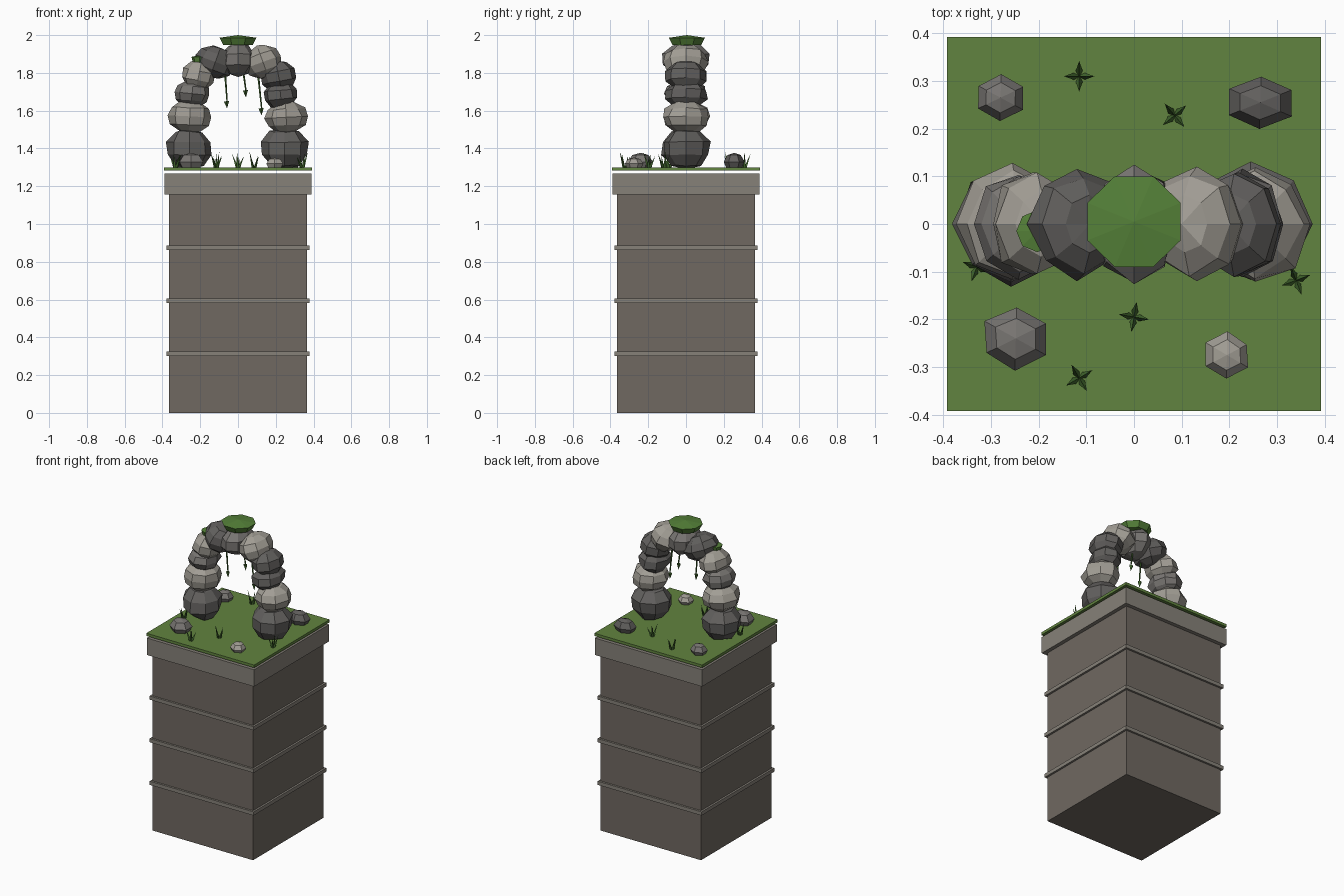
import bpy, bmesh, random
from math import pi, cos, sin
from mathutils import Matrix, Vector

if "Cube" in bpy.data.objects:
    bpy.data.objects.remove(bpy.data.objects["Cube"])

random.seed(7)


def material(name, rgb):
    m = bpy.data.materials.new(name)
    m.diffuse_color = (*rgb, 1)
    m.use_nodes = True
    m.node_tree.nodes["Principled BSDF"].inputs["Base Color"].default_value = m.diffuse_color
    return m


STONE = material("plinth_stone", (0.16, 0.14, 0.12))
TRIM = material("trim_stone", (0.24, 0.22, 0.19))
DARK = material("dark_rock", (0.12, 0.115, 0.11))
MID = material("mid_rock", (0.19, 0.18, 0.17))
LIGHT = material("light_rock", (0.36, 0.34, 0.30))
GRASS = material("grass", (0.12, 0.23, 0.05))
MOSS = material("moss", (0.09, 0.22, 0.04))
LEAF = material("leaf", (0.06, 0.15, 0.03))


def finish(name, bm, mat):
    bmesh.ops.recalc_face_normals(bm, faces=bm.faces)
    me = bpy.data.meshes.new(name)
    bm.to_mesh(me)
    bm.free()
    me.materials.append(mat)
    ob = bpy.data.objects.new(name, me)
    bpy.context.collection.objects.link(ob)
    return ob


def slab(name, half, z0, z1, mat):
    bm = bmesh.new()
    bmesh.ops.create_cube(bm, size=1, matrix=Matrix.Translation((0, 0, (z0 + z1) / 2))
                          @ Matrix.Diagonal((2 * half, 2 * half, z1 - z0, 1)))
    return finish(name, bm, mat)


def boulder(name, loc, size, tilt, rings, mat):
    bm = bmesh.new()
    bmesh.ops.create_uvsphere(bm, u_segments=8, v_segments=rings, radius=1)
    for v in bm.verts:
        v.co *= random.uniform(0.93, 1.07)
    bm.transform(Matrix.Translation(loc) @ Matrix.Rotation(tilt, 4, 'Y')
                 @ Matrix.Diagonal((*size, 1)))
    return finish(name, bm, mat)


def lump(name, loc, profile, sides, mat, sx=1, sy=1, turn=0, jitter=0.0):
    """Stacked rings (radius, z) closed with a flat base and a fan on top."""
    bm = bmesh.new()
    wob = [1 + random.uniform(-jitter, jitter) for _ in range(sides)]
    rings = []
    for r, z in profile[:-1]:
        rings.append([bm.verts.new((r * w * sx * cos(turn + 2 * pi * i / sides),
                                    r * w * sy * sin(turn + 2 * pi * i / sides), z))
                      for i, w in enumerate(wob)])
    apex = bm.verts.new((0, 0, profile[-1][1]))
    bm.faces.new(rings[0])
    for i in range(sides):
        j = (i + 1) % sides
        for a, b in zip(rings, rings[1:]):
            bm.faces.new((a[i], a[j], b[j], b[i]))
        bm.faces.new((rings[-1][i], rings[-1][j], apex))
    bm.transform(Matrix.Translation(loc))
    return finish(name, bm, mat)


def spike(bm, a, b, r1, r2, sides):
    """Tapered rod from a to b."""
    a, b = Vector(a), Vector(b)
    d = b - a
    mtx = Matrix.Translation((a + b) / 2) @ d.to_track_quat('Z', 'Y').to_matrix().to_4x4()
    bmesh.ops.create_cone(bm, cap_ends=True, segments=sides, radius1=r1, radius2=r2,
                          depth=d.length, matrix=mtx)


# Square plinth with bands, cap and a turf slab
slab("plinth_body", 0.365, 0, 1.16, STONE)
for i, z in enumerate((0.314, 0.594, 0.874)):
    slab(f"plinth_band_{i + 1}", 0.378, z - 0.012, z + 0.012, TRIM)
slab("plinth_cap", 0.39, 1.157, 1.268, TRIM)
slab("turf", 0.392, 1.282, 1.3, GRASS)

# Arch boulders, left foot over the top to right foot: x, z, half sizes, tilt, rings
arch = [
    (-0.258, 1.40, 0.125, 0.13, 0.11, 0.0, 5, DARK),
    (-0.255, 1.57, 0.113, 0.125, 0.088, 0.05, 6, LIGHT),
    (-0.243, 1.69, 0.095, 0.11, 0.075, 0.1, 6, MID),
    (-0.208, 1.785, 0.094, 0.115, 0.082, 0.2, 5, LIGHT),
    (-0.12, 1.858, 0.105, 0.115, 0.085, 0.35, 6, DARK),
    (0.0, 1.872, 0.09, 0.125, 0.09, 0.0, 5, MID),
    (0.132, 1.858, 0.103, 0.12, 0.088, -0.35, 6, LIGHT),
    (0.215, 1.782, 0.095, 0.11, 0.082, -0.2, 5, DARK),
    (0.225, 1.685, 0.095, 0.115, 0.075, -0.1, 5, DARK),
    (0.255, 1.565, 0.113, 0.125, 0.088, -0.05, 6, LIGHT),
    (0.245, 1.40, 0.128, 0.13, 0.11, 0.0, 5, DARK),
]
for i, (x, z, rx, ry, rz, tilt, rings, mat) in enumerate(arch):
    boulder(f"arch_boulder_{i + 1}", (x, 0, z), (rx, ry, rz), tilt, rings, mat)

# Moss caps
lump("moss_top", (0, 0.005, 0), [(0.085, 1.948), (0.106, 1.986), (0, 2.0)], 8, MOSS,
     turn=pi / 8, sy=0.97)
lump("moss_side", (-0.203, -0.015, 0), [(0.035, 1.855), (0.044, 1.885), (0, 1.893)], 8, MOSS)

# Loose stones on the turf: x, y, half sizes, height
stones = [(-0.28, 0.265, 0.057, 0.05, 0.065, MID), (0.265, 0.255, 0.074, 0.054, 0.08, DARK),
          (-0.248, -0.24, 0.073, 0.066, 0.08, MID), (0.195, -0.275, 0.05, 0.048, 0.055, LIGHT)]
for i, (x, y, sx, sy, h, mat) in enumerate(stones):
    lump(f"loose_stone_{i + 1}", (x, y, 1.297),
         [(0.75, 0), (1, 0.4 * h), (0.65, 0.85 * h), (0, h)], 6, mat, sx, sy,
         turn=0.5, jitter=0.06)

# Grass tufts
tufts = [(-0.115, 0.31), (0.085, 0.228), (0, -0.195), (-0.115, -0.323),
         (-0.33, -0.09), (0.34, -0.118)]
for i, (x, y) in enumerate(tufts):
    bm = bmesh.new()
    for k in range(4):
        a = i * 0.7 + k * pi / 2
        dx, dy = cos(a), sin(a)
        spike(bm, (x + 0.006 * dx, y + 0.006 * dy, 1.297),
              (x + 0.032 * dx, y + 0.032 * dy, 1.36 + 0.012 * (k % 3)), 0.009, 0, 3)
    finish(f"grass_tuft_{i + 1}", bm, LEAF)

# Hanging vines ending in a pointed leaf
vines = [(-0.07, -0.02, 1.81, -0.058, 1.612), (0.025, 0.02, 1.82, 0.042, 1.67),
         (0.105, -0.01, 1.80, 0.125, 1.575)]
for i, (x0, y, z0, x1, z1) in enumerate(vines):
    bm = bmesh.new()
    spike(bm, (x0, y, z0), (x1, y, z1 + 0.035), 0.006, 0.004, 5)
    spike(bm, (x1 - 0.003, y, z1 + 0.038), (x1, y, z1), 0.014, 0, 4)
    finish(f"vine_{i + 1}", bm, LEAF)
